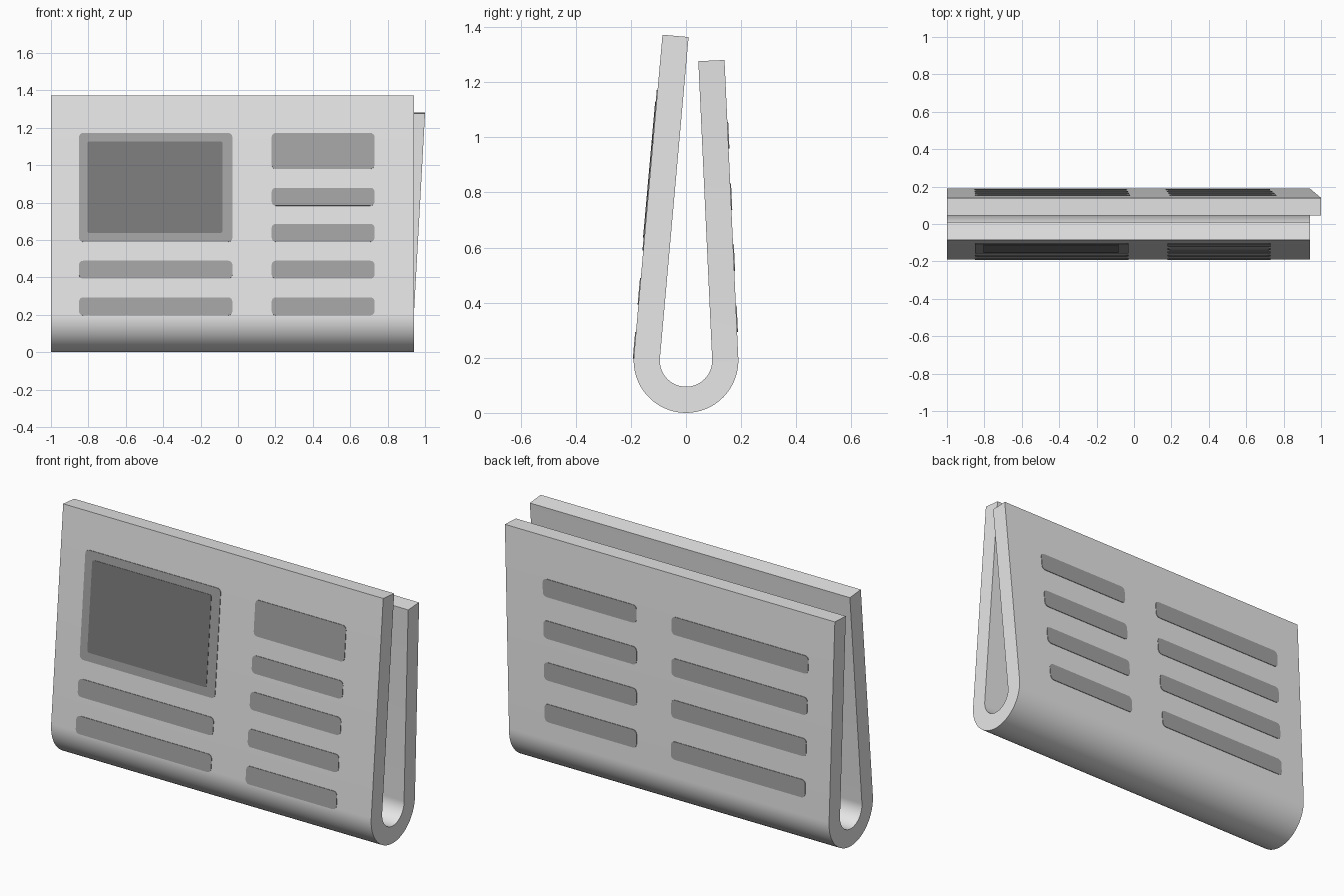
import bpy, bmesh, math
from mathutils import Vector

if "Cube" in bpy.data.objects:
    bpy.data.objects.remove(bpy.data.objects["Cube"])

R, THICK = 0.19, 0.095           # outer fold radius, paper bundle thickness
LEFT, RIGHT = -1.0, 0.94
FLARE = 0.06                     # back half widens this much toward its top
FRONT_TILT, FRONT_LEN = math.radians(5.1), 1.17
BACK_TILT, BACK_LEN = math.radians(2.65), 1.083


def material(name, v):
    m = bpy.data.materials.new(name)
    m.diffuse_color = (v, v, v, 1)
    m.use_nodes = True
    m.node_tree.nodes["Principled BSDF"].inputs["Base Color"].default_value = m.diffuse_color
    return m


paper = material("paper_light_grey", 0.80)
ink = material("print_grey", 0.37)
photo = material("photo_dark_grey", 0.20)


def arc_point(angle, r):
    return Vector((0, r * math.cos(angle), R + r * math.sin(angle)))


def panel(side):
    """Outer start point, upward direction and outward normal of a flat half."""
    a = math.pi - FRONT_TILT if side == "front" else BACK_TILT
    n = Vector((0, math.cos(a), math.sin(a)))
    up = Vector((0, n.z, -n.y)) if side == "front" else Vector((0, -n.z, n.y))
    return arc_point(a, R), up, n


def make_object(name, bm, mat, smooth=False):
    bmesh.ops.recalc_face_normals(bm, faces=bm.faces)
    me = bpy.data.meshes.new(name)
    bm.to_mesh(me)
    bm.free()
    me.materials.append(mat)
    ob = bpy.data.objects.new(name, me)
    bpy.context.collection.objects.link(ob)
    if smooth:
        bpy.ops.object.select_all(action='DESELECT')
        ob.select_set(True)
        bpy.context.view_layer.objects.active = ob
        bpy.ops.object.shade_smooth_by_angle(angle=math.radians(30))
    return ob


# Folded sheet: front half, round fold, back half
def build_sheet():
    stations = []                # (outer point, inner point, right edge x)
    p, up, n = panel("front")
    up = Vector((0, abs(up.y), abs(up.z)))
    top = p + up * FRONT_LEN
    stations.append((top, top - n * THICK, RIGHT))
    a0, a1, steps = math.pi - FRONT_TILT, 2 * math.pi + BACK_TILT, 32
    for i in range(steps + 1):
        a = a0 + (a1 - a0) * i / steps
        stations.append((arc_point(a, R), arc_point(a, R - THICK), RIGHT))
    p, up, n = panel("back")
    top = p + up * BACK_LEN
    stations.append((top, top - n * THICK, RIGHT + FLARE))

    bm = bmesh.new()
    rings = []
    for o, i, xr in stations:
        rings.append([bm.verts.new((x, q.y, q.z)) for x, q in
                      ((LEFT, o), (xr, o), (xr, i), (LEFT, i))])
    for r, s in zip(rings, rings[1:]):
        for k in range(4):
            bm.faces.new((r[k], r[(k + 1) % 4], s[(k + 1) % 4], s[k]))
    bm.faces.new(rings[0])
    bm.faces.new(rings[-1])
    make_object("folded_paper", bm, paper, True)


# Thin rounded plate lying on a half, given its x and z limits
def plate(name, side, x0, x1, z0, z1, mat, lift=0.003, rad=0.022):
    p, up, n = panel(side)
    if up.z < 0:
        up = -up
    length = BACK_LEN if side == "back" else FRONT_LEN
    outline = []
    for cx, cz, start in ((x1 - rad, z1 - rad, 0), (x0 + rad, z1 - rad, 90),
                          (x0 + rad, z0 + rad, 180), (x1 - rad, z0 + rad, 270)):
        for k in range(5):
            a = math.radians(start + 22.5 * k)
            outline.append((cx + rad * math.cos(a), cz + rad * math.sin(a)))
    bm = bmesh.new()
    layers = []
    for off in (-0.001, lift):
        layer = []
        for x, z in outline:
            s = (z - p.z) / up.z
            q = p + up * s + n * off
            if side == "back":
                x = LEFT + (x - LEFT) * (1 + FLARE / (RIGHT - LEFT) * s / length)
            layer.append(bm.verts.new((x, q.y, q.z)))
        layers.append(layer)
    low, high = layers
    bm.faces.new(low)
    bm.faces.new(high)
    for k in range(len(low)):
        j = (k + 1) % len(low)
        bm.faces.new((low[k], low[j], high[j], high[k]))
    make_object(name, bm, mat)


build_sheet()

# Front print: picture box, headline block and text rows
plate("picture_frame", "front", -0.85, -0.03, 0.59, 1.172, ink)
plate("picture", "front", -0.805, -0.083, 0.637, 1.127, photo, 0.005, 0.012)
plate("front_headline", "front", 0.18, 0.73, 0.98, 1.172, ink)
for i, z in enumerate((0.197, 0.393, 0.59, 0.783)):
    plate(f"front_right_row_{i + 1}", "front", 0.18, 0.73, z, z + 0.096, ink)
    if i < 2:
        plate(f"front_left_row_{i + 1}", "front", -0.85, -0.03, z, z + 0.096, ink)

# Back print: four rows in a wide and a narrow column
for i in range(4):
    z = 0.293 + 0.222 * i
    plate(f"back_wide_row_{i + 1}", "back", -0.853, -0.043, z, z + 0.096, ink)
    plate(f"back_narrow_row_{i + 1}", "back", 0.165, 0.72, z, z + 0.096, ink)
